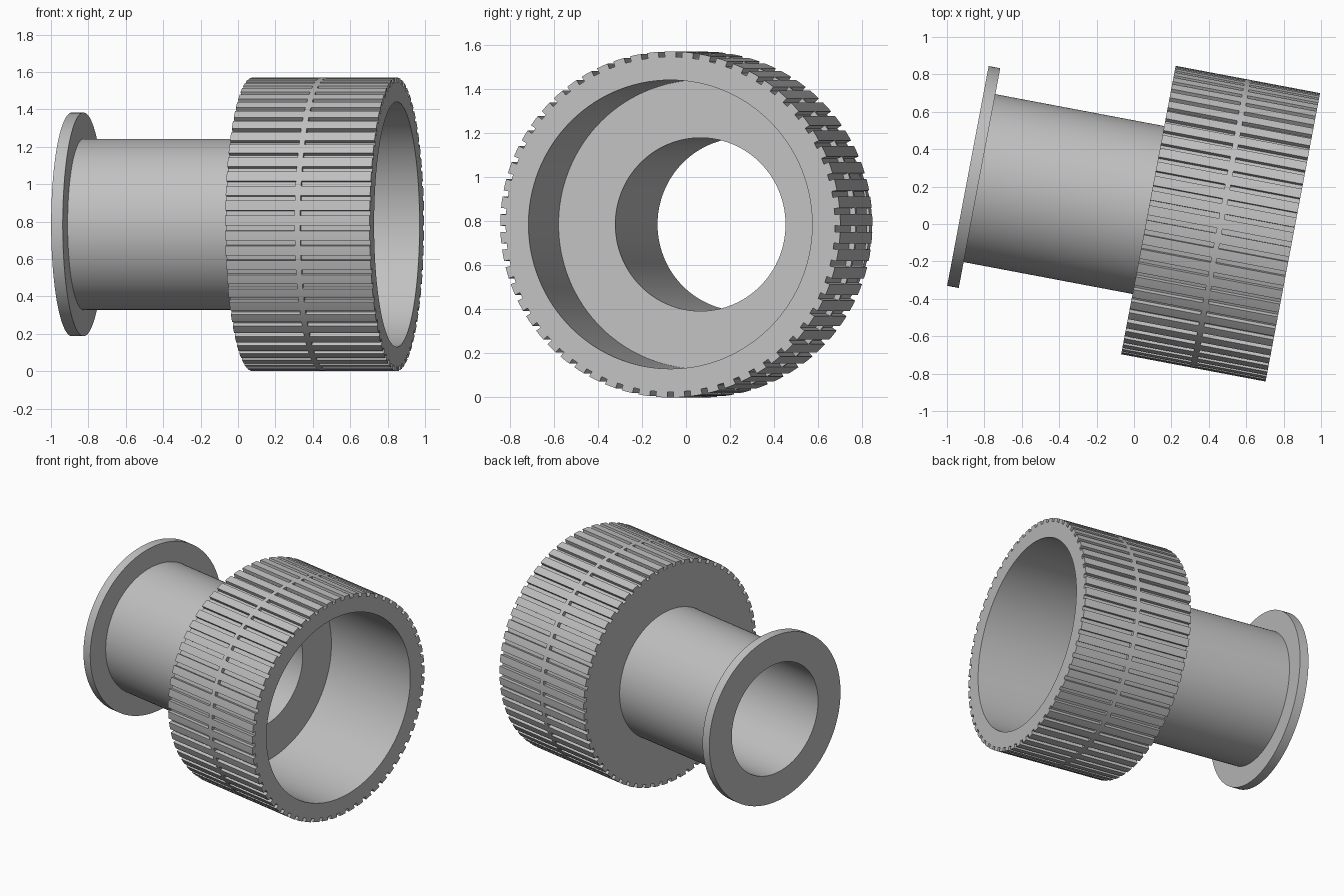
import bpy, bmesh, math
from mathutils import Matrix, Vector

old = bpy.data.objects.get("Cube")
if old:
    bpy.data.objects.remove(old, do_unlink=True)

grey = bpy.data.materials.new("plain grey")
grey.use_nodes = True
COLOUR = (0.53, 0.53, 0.53, 1)
grey.diffuse_color = COLOUR
grey.node_tree.nodes["Principled BSDF"].inputs["Base Color"].default_value = COLOUR

# Common axis: local z runs from the flange to the ribbed wheel, local x is up
TILT = math.radians(10.7)
c, s = math.cos(TILT), math.sin(TILT)
PLACE = Matrix(((0, -s, c, -0.888),
                (0, -c, -s, 0.257),
                (1, 0, 0, 0.785),
                (0, 0, 0, 1)))

RIBS = 61
STEPS = RIBS * 2
BORE, TUBE, FLANGE, CAVITY, WHEEL = 0.393, 0.457, 0.598, 0.655, 0.785
FLANGE_END, WHEEL_START, FLOOR, WHEEL_END = 0.063, 0.982, 1.032, 1.768
GROOVE_WIDTH, GROOVE_DEPTH, BRIDGE = 0.028, 0.025, 0.03


def finish(name, bm):
    bmesh.ops.recalc_face_normals(bm, faces=bm.faces)
    mesh = bpy.data.meshes.new(name)
    bm.to_mesh(mesh)
    bm.free()
    mesh.materials.append(grey)
    ob = bpy.data.objects.new(name, mesh)
    ob.matrix_world = PLACE
    bpy.context.collection.objects.link(ob)
    return ob


def lathe(name, profile):
    """Spin a closed (radius, height) outline into a ring."""
    bm = bmesh.new()
    verts = [bm.verts.new((r, 0, h)) for r, h in profile]
    edges = [bm.edges.new((v, verts[i - 1])) for i, v in enumerate(verts)]
    bmesh.ops.spin(bm, geom=verts + edges, cent=(0, 0, 0), axis=(0, 0, 1),
                   angle=math.tau, steps=STEPS, use_duplicate=False)
    bmesh.ops.remove_doubles(bm, verts=bm.verts, dist=1e-4)
    return finish(name, bm)


def ring(name, inner, outer, low, high):
    return lathe(name, [(inner, low), (outer, low), (outer, high), (inner, high)])


flange = ring("end_flange", BORE, FLANGE, 0, FLANGE_END)
tube = ring("tube", BORE, TUBE, FLANGE_END, WHEEL_START)
wheel = lathe("ribbed_wheel", [
    (BORE, WHEEL_START), (WHEEL, WHEEL_START), (WHEEL, WHEEL_END),
    (CAVITY, WHEEL_END), (CAVITY, FLOOR), (BORE, FLOOR)])

# Groove cutters: two rows around the wheel, leaving a narrow bridge at mid width
middle = (WHEEL_START + WHEEL_END) / 2
rows = [(WHEEL_START - 0.05, middle - BRIDGE / 2),
        (middle + BRIDGE / 2, WHEEL_END + 0.05)]
bm = bmesh.new()
for i in range(RIBS):
    turn = Matrix.Rotation(math.pi + math.tau * i / RIBS, 4, 'Z')
    for low, high in rows:
        spot = Vector((WHEEL - GROOVE_DEPTH + 0.05, 0, (low + high) / 2))
        size = Matrix.Diagonal((0.1, GROOVE_WIDTH, high - low, 1))
        bmesh.ops.create_cube(bm, size=1, matrix=turn @ Matrix.Translation(spot) @ size)
cutter = finish("groove_cutter", bm)
cutter.hide_render = True

cut = wheel.modifiers.new("grooves", 'BOOLEAN')
cut.operation = 'DIFFERENCE'
cut.solver = 'EXACT'
cut.object = cutter
bpy.context.view_layer.objects.active = wheel
bpy.ops.object.modifier_apply(modifier=cut.name)
bpy.data.objects.remove(cutter, do_unlink=True)

# Smooth round walls, crisp edges
bpy.ops.object.select_all(action='DESELECT')
for ob in (flange, tube, wheel):
    ob.select_set(True)
bpy.context.view_layer.objects.active = wheel
bpy.ops.object.shade_smooth_by_angle(angle=math.radians(30))
